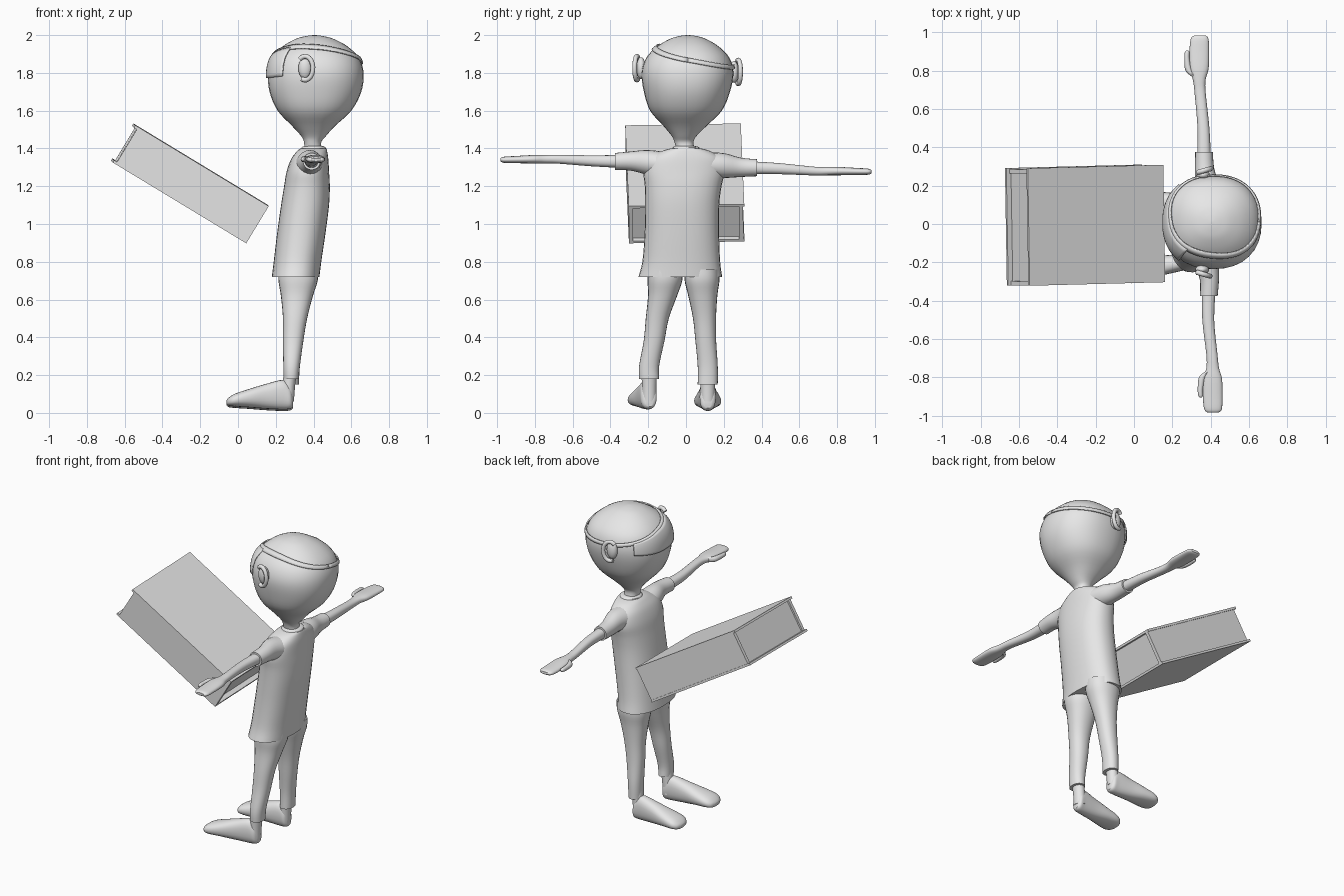
import bpy, bmesh, math
from mathutils import Vector, Euler

if "Cube" in bpy.data.objects:
    bpy.data.objects.remove(bpy.data.objects["Cube"])

grey = bpy.data.materials.new("plain grey")
grey.diffuse_color = (0.8, 0.8, 0.8, 1)
grey.use_nodes = True
grey.node_tree.nodes["Principled BSDF"].inputs["Base Color"].default_value = grey.diffuse_color
X, Y, Z = Vector((1, 0, 0)), Vector((0, 1, 0)), Vector((0, 0, 1))


def make(name, bm, angle=40):
    bmesh.ops.recalc_face_normals(bm, faces=bm.faces)
    me = bpy.data.meshes.new(name)
    bm.to_mesh(me)
    bm.free()
    ob = bpy.data.objects.new(name, me)
    bpy.context.collection.objects.link(ob)
    me.materials.append(grey)
    bpy.ops.object.select_all(action='DESELECT')
    bpy.context.view_layer.objects.active = ob
    ob.select_set(True)
    bpy.ops.object.shade_smooth_by_angle(angle=math.radians(angle))
    return ob


def dense(rings, n=4):
    """Catmull-Rom interpolation of ring tuples (x, y, z, ru, rv)."""
    r = [rings[0]] + list(rings) + [rings[-1]]
    out = []
    for i in range(1, len(r) - 2):
        for k in range(n):
            t = k / n
            out.append(tuple(0.5 * (2 * b + (c - a) * t + (2 * a - 5 * b + 4 * c - d) * t * t
                                    + (3 * b - a - 3 * c + d) * t ** 3)
                             for a, b, c, d in zip(*r[i - 1:i + 3])))
    return out + [tuple(rings[-1])]


def outline(phi, p):
    c, s = math.cos(phi), math.sin(phi)
    return (math.copysign(abs(c) ** (2 / p), c), math.copysign(abs(s) ** (2 / p), s))


def loft(name, rings, u=X, v=Y, sides=24, p=2.0, n=4):
    bm = bmesh.new()
    loops = []
    for x, y, z, ru, rv in dense(rings, n):
        ring = []
        for i in range(sides):
            a, b = outline(2 * math.pi * i / sides, p)
            ring.append(bm.verts.new(Vector((x, y, z)) + u * (ru * a) + v * (rv * b)))
        loops.append(ring)
    for A, B in zip(loops, loops[1:]):
        for i in range(sides):
            j = (i + 1) % sides
            bm.faces.new((A[i], A[j], B[j], B[i]))
    bm.faces.new(loops[0])
    bm.faces.new(loops[-1])
    return make(name, bm)


# head and neck
head = [(.40, 0, 1.38, .05, .05), (.395, -.01, 1.43, .045, .05), (.40, -.01, 1.465, .065, .065),
        (.40, -.005, 1.52, .115, .115), (.405, 0, 1.6, .195, .19), (.41, .005, 1.7, .243, .228),
        (.412, .008, 1.8, .253, .243), (.41, .01, 1.88, .23, .22), (.408, .01, 1.94, .172, .163),
        (.406, .01, 1.98, .1, .095), (.405, .01, 1.995, .045, .045), (.405, .01, 2.0, .005, .005)]
loft("head", head, sides=32, p=2.25)
HEAD = dense(head, 6)


def on_head(phi, z, off):
    for A, B in zip(HEAD, HEAD[1:]):
        if A[2] <= z <= B[2]:
            t = (z - A[2]) / (B[2] - A[2])
            x, y, _, rx, ry = [a + (b - a) * t for a, b in zip(A, B)]
            a, b = outline(phi, 2.25)
            return Vector((x + (rx + off) * a, y + (ry + off) * b, z + off * .3))


def patch(name, phi0, phi1, lo, hi, off, nu, nv):
    """Thin plate lying on the head between two heights."""
    bm = bmesh.new()
    rows = []
    for i in range(nu + 1):
        f = math.radians(phi0 + (phi1 - phi0) * i / nu)
        a, b = lo(f), hi(f)
        rows.append([bm.verts.new(on_head(f, a + (b - a) * k / nv, off)) for k in range(nv + 1)])
    for A, B in zip(rows, rows[1:]):
        for k in range(nv):
            bm.faces.new((A[k], B[k], B[k + 1], A[k + 1]))
    m = make(name, bm).modifiers.new("thickness", 'SOLIDIFY')
    m.thickness, m.offset = .008, 0


# glasses: tilted strap round the head and a visor over the face
def strap_z(f):
    return 1.883 - .0175 * math.cos(f) - .0525 * math.sin(f)


patch("glasses_strap", 0, 360, lambda f: strap_z(f) - .011, lambda f: strap_z(f) + .011, .006, 64, 2)
patch("visor", 130, 230, lambda f: 1.77 + .03 * (1 + math.cos(f)),
      lambda f: strap_z(f) - .002, .007, 24, 8)

# ears: flattened bowl with a curved rim
for s, nm, cx, cy, cz in ((-1, "right", .355, -.238, 1.825), (1, "left", .36, .255, 1.805)):
    bm = bmesh.new()
    bmesh.ops.create_uvsphere(bm, u_segments=16, v_segments=10, radius=1)
    for v in bm.verts:
        v.co = Vector((cx + v.co.x * .036, cy + v.co.y * .025, cz + v.co.z * .058))
    make("ear_" + nm, bm)
    cu = bpy.data.curves.new("ear_rim_" + nm, 'CURVE')
    cu.dimensions, cu.bevel_depth, cu.bevel_resolution, cu.use_fill_caps = '3D', .013, 2, True
    sp = cu.splines.new('POLY')
    sp.points.add(14)
    for i, pt in enumerate(sp.points):
        f = math.radians(-115 + 245 * i / 14)
        pt.co = (cx + .042 * math.cos(f), cy + s * (.022 + .012 * math.cos(f)),
                 cz + .063 * math.sin(f), 1)
    cu.materials.append(grey)
    bpy.context.collection.objects.link(bpy.data.objects.new("ear_rim_" + nm, cu))

# shirt
loft("shirt", [(.305, -.03, .72, .126, .222), (.315, -.025, .80, .126, .206), (.335, -.022, .95, .128, .197),
               (.355, -.02, 1.1, .127, .196), (.365, -.015, 1.2, .121, .203), (.37, -.01, 1.28, .112, .215),
               (.38, -.005, 1.345, .098, .195), (.392, 0, 1.385, .08, .13), (.40, 0, 1.40, .068, .08)],
     sides=32, p=2.3)
loft("collar", [(.40, 0, 1.375, .07, .08), (.40, 0, 1.405, .064, .07), (.40, -.003, 1.412, .05, .055)], n=2)

# arms: sleeve, arm with flat hand, thumb (x and z of each differ a little)
for s, nm, xs, zs, xh, zh in ((1, "left", .365, 1.298, .34, 1.28), (-1, "right", .39, 1.331, .41, 1.343)):
    xm, zm = .38, 1.31
    loft("sleeve_" + nm, [(xm, s * .10, zm, .085, .07), (xm, s * .2, (zm + zs) / 2 + .005, .065, .066),
                          (xs + .003, s * .29, zs + .002, .05, .051), (xs, s * .375, zs, .046, .045)], X, Z, 20)
    loft("arm_" + nm, [(xs, s * .34, zs, .036, .034), (xs - .003, s * .5, zs * .7 + zh * .3, .031, .029),
                       (xh * .8 + xs * .2, s * .68, zh, .029, .023), (xh, s * .75, zh, .033, .022),
                       (xh, s * .81, zh, .049, .022), (xh, s * .90, zh - .002, .051, .019),
                       (xh + .002, s * .965, zh - .003, .046, .016), (xh + .003, s * .982, zh - .003, .03, .008)],
         X, Z, 20, 2.3)
    loft("thumb_" + nm, [(xh - .025, s * .77, zh, .016, .017), (xh - .054, s * .80, zh, .018, .017),
                         (xh - .064, s * .86, zh, .014, .015), (xh - .063, s * .895, zh, .012, .012),
                         (xh - .062, s * .905, zh, .005, .005)], X, Z, 12)

# legs, ankles and shoes: hip y, knee y, ankle y, cuff z, toe y, half widths
for nm, hy, ky, ay, cz, ty, lift in (("right", -.112, -.152, -.195, .18, -.238, .008),
                                     ("left", .085, .098, .115, .15, .115, 0)):
    loft("trouser_" + nm, [(.282, ay, cz, .040, .053), (.284, ay, .25, .044, .053),
                           (.292, ky - (ky - ay) * .4, .38, .054, .055), (.302, ky, .5, .064, .061),
                           (.312, hy * .7 + ky * .3, .62, .085, .077), (.318, hy, .70, .104, .092),
                           (.32, hy, .76, .105, .09)], p=2.2)
    loft("ankle_" + nm, [(.262, ay, .06, .034, .038), (.268, ay, .14, .034, .038), (.28, ay, .24, .034, .042)], n=2)
    foot = []
    for x, z, ry, rz in ((.292, .05, .02, .025), (.278, .072, .04, .058), (.24, .088, .044, .078),
                         (.15, .08, .052, .066), (.06, .07, .066, .049), (-.015, .06, .071, .034),
                         (-.048, .052, .052, .022), (-.06, .05, .02, .01)):
        t = (.29 - x) / .35
        foot.append((x, ay + (ty - ay) * min(1, t * 1.2), z + lift, ry, rz))
    foot[2] = foot[2][:2] + (.088 + lift,) + foot[2][3:]
    loft("shoe_" + nm, foot, Y, Z, 24, 2.4)


# big tilted book: covers, side walls and a sunken page block
def book_part(name, x0, x1, y0, y1, z0, z1):
    bm = bmesh.new()
    bmesh.ops.create_cube(bm, size=1)
    rot = Euler((math.radians(1.1), math.radians(31.2), math.radians(1.5))).to_matrix()
    for v in bm.verts:
        loc = Vector(((x0 + x1) / 2 + v.co.x * (x1 - x0), (y0 + y1) / 2 + v.co.y * (y1 - y0),
                      (z0 + z1) / 2 + v.co.z * (z1 - z0)))
        v.co = rot @ loc + Vector((-.255, -.006, 1.215))
    make(name, bm, 20)


L, W, T, t = .413, .306, .115, .014
book_part("cover_top", -L, L, -W, W, T - t, T)
book_part("cover_bottom", -L, L, -W, W, -T, -T + t)
book_part("spine", -L + .018, L, -W, -W + .022, -T + t, T - t)
book_part("fore_edge", -L + .018, L, W - .028, W - .006, -T + t, T - t)
book_part("pages", -L + .028, L - .03, -W + .022, W - .028, -T + t, T - t)
